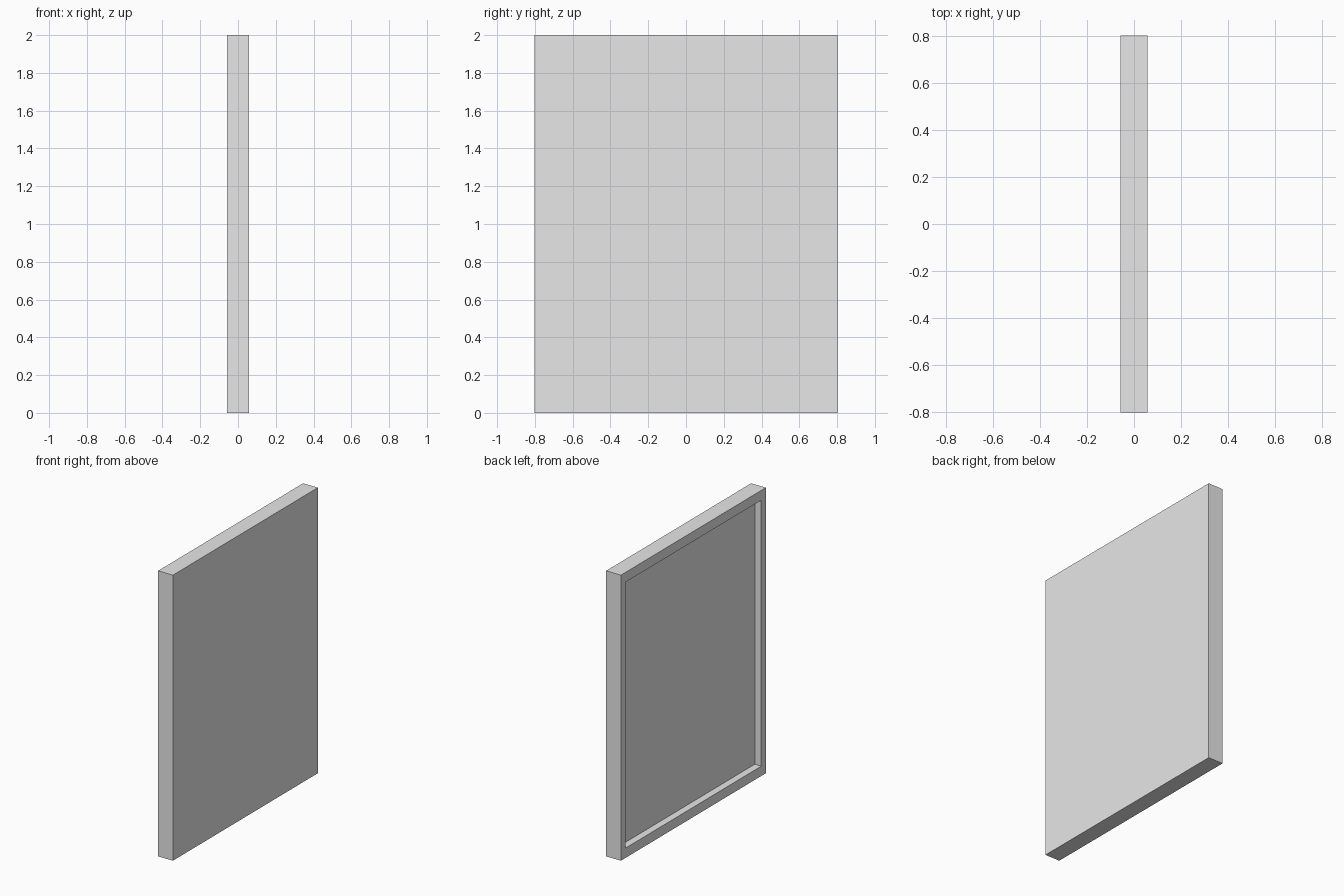
import bpy
import bmesh
from mathutils import Vector

# Remove the default cube
default = bpy.data.objects.get("Cube")
if default:
    bpy.data.objects.remove(default, do_unlink=True)

THICK, WIDTH, HEIGHT = 0.114, 1.604, 2.0
SIDE_BORDER, END_BORDER, RECESS = 0.072, 0.09, 0.05

# Plain grey material
grey = bpy.data.materials.new("plain_grey")
grey.use_nodes = True
colour = (0.8, 0.8, 0.8, 1)
grey.diffuse_color = colour
grey.node_tree.nodes["Principled BSDF"].inputs["Base Color"].default_value = colour

# Solid slab
bm = bmesh.new()
bmesh.ops.create_cube(bm, size=1)
bmesh.ops.scale(bm, vec=(THICK, WIDTH, HEIGHT), verts=bm.verts)

# Inset the -x face to leave a raised border
face = min(bm.faces, key=lambda f: f.calc_center_median().x)
bmesh.ops.inset_region(bm, faces=[face], thickness=SIDE_BORDER)
for v in face.verts:
    v.co.z += (SIDE_BORDER - END_BORDER) * (1 if v.co.z > 0 else -1)

# Sink the panel inside the border
sunk = bmesh.ops.extrude_discrete_faces(bm, faces=[face])["faces"][0]
bmesh.ops.translate(bm, vec=Vector((RECESS, 0, 0)), verts=sunk.verts)

# Stand the panel on the ground
bmesh.ops.translate(bm, vec=(0, 0, HEIGHT / 2), verts=bm.verts)
bmesh.ops.recalc_face_normals(bm, faces=bm.faces)
mesh = bpy.data.meshes.new("framed_panel")
bm.to_mesh(mesh)
bm.free()
mesh.materials.append(grey)
panel = bpy.data.objects.new("framed_panel", mesh)
bpy.context.collection.objects.link(panel)
